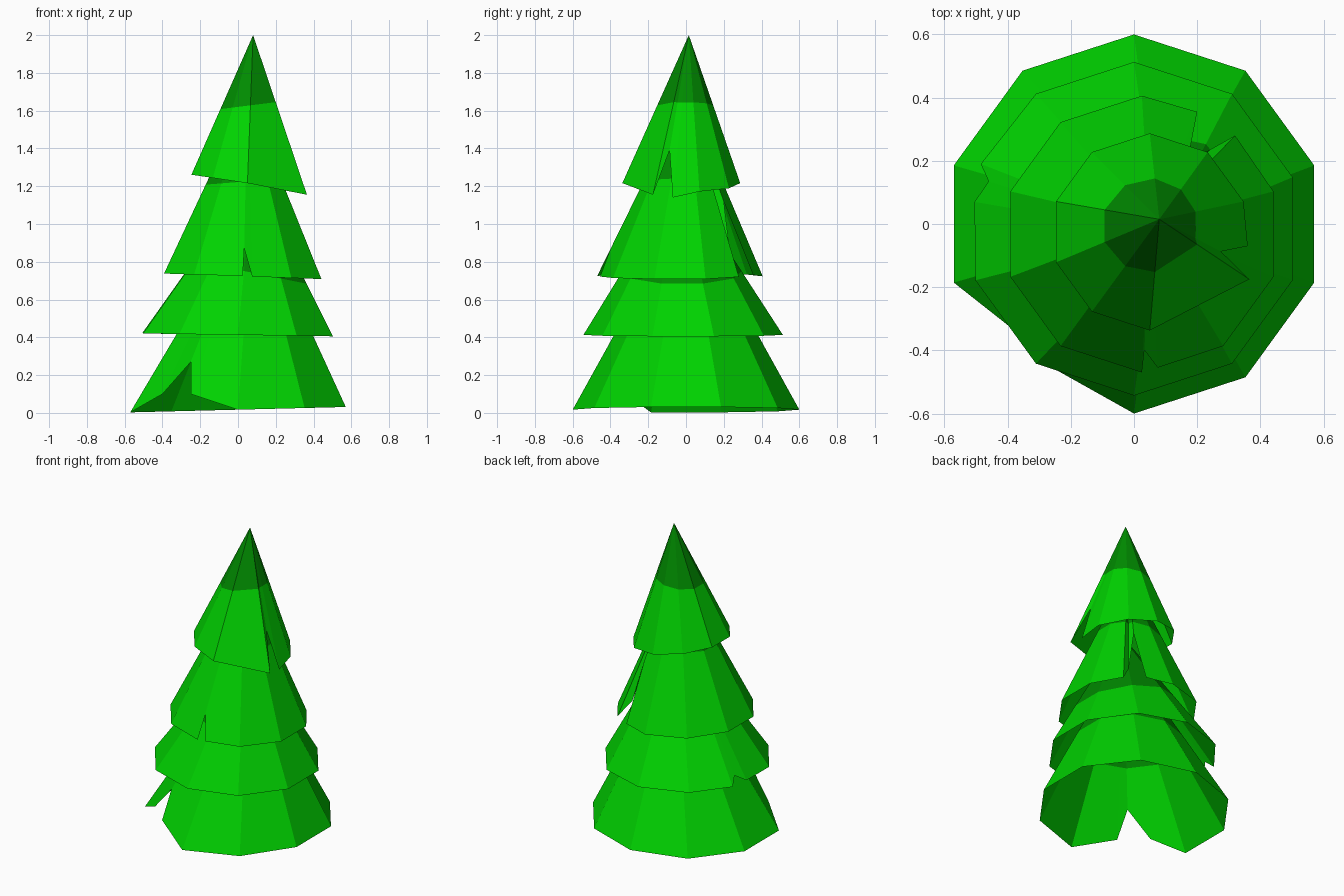
import bpy, bmesh, math
from mathutils import Vector

cube = bpy.data.objects.get("Cube")
if cube:
    bpy.data.objects.remove(cube, do_unlink=True)

SIDES = 10


def material(name, colour):
    mat = bpy.data.materials.new(name)
    mat.use_nodes = True
    mat.diffuse_color = colour
    mat.node_tree.nodes["Principled BSDF"].inputs["Base Color"].default_value = colour
    return mat


leaf_green = material("leaf_green", (0, 0.65, 0, 1))
dark_green = material("dark_green", (0, 0.26, 0, 1))


def corner(k, cx, cy, r, z, tilt):
    """One corner of a ten-sided rim whose height leans along x."""
    a = math.radians(18 + 36 * k)
    x, y = cx + r * math.cos(a), cy + r * math.sin(a)
    return (x, y, z + tilt * x)


def branch_tier(name, rim, notches, tip, band):
    """Hollow cone, open below; notches replace rim corners, band is where the dark top starts."""
    bm = bmesh.new()
    points = []
    for k in range(SIDES):
        points += notches.get(k) or [corner(k, *rim)]
    verts = [bm.verts.new(p) for p in points]
    top = bm.verts.new(tip)
    for a, b in zip(verts, verts[1:] + verts[:1]):
        bm.faces.new((a, b, top))

    # Cut along the leaning band height and darken everything above it
    height, lean = band
    point, normal = Vector((0, 0, height)), Vector((-lean, 0, 1))
    bmesh.ops.bisect_plane(bm, geom=bm.verts[:] + bm.edges[:] + bm.faces[:],
                           plane_co=point, plane_no=normal)
    for f in bm.faces:
        f.material_index = int((f.calc_center_median() - point).dot(normal) > 0)

    mesh = bpy.data.meshes.new(name)
    bm.to_mesh(mesh)
    bm.free()
    mesh.materials.append(leaf_green)
    mesh.materials.append(dark_green)
    bpy.context.collection.objects.link(bpy.data.objects.new(name, mesh))


# Rim is centre x, centre y, radius, height, tilt
branch_tier("bottom_branches", (0, 0, 0.6, 0.017, 0.025),
            {6: [(-0.4, -0.32, 0.1), (-0.25, -0.36, 0.27), (-0.25, -0.46, 0.1)]},
            tip=(0.08, 0, 1.1), band=(0.49, 0))

branch_tier("lower_branches", (0, -0.015, 0.528, 0.413, -0.015),
            {4: [(-0.485, 0.19, 0.42), (-0.46, 0.135, 0.47), (-0.505, 0.07, 0.425)]},
            tip=(0.08, -0.03, 1.25), band=(0.757, -0.2))

branch_tier("upper_branches", (0.025, -0.032, 0.438, 0.724, -0.035),
            {1: [(0.32, 0.28, 0.72), (0.24, 0.235, 0.83),
                 (0.17, 0.2, 1.12), (0.2, 0.355, 0.73)],
             7: [(0.025, -0.47, 0.725), (0.033, -0.399, 0.87), (0.075, -0.455, 0.722)]},
            tip=(0.05, 0, 1.68), band=(1.222, 0.08))

branch_tier("top_branches", (0.05, -0.025, 0.312, 1.224, -0.15),
            {8: [(0.365, -0.175, 1.155)],
             9: [(0.275, -0.087, 1.39), (0.36, -0.07, 1.14)]},
            tip=(0.08, 0.015, 2), band=(1.62, 0.125))
